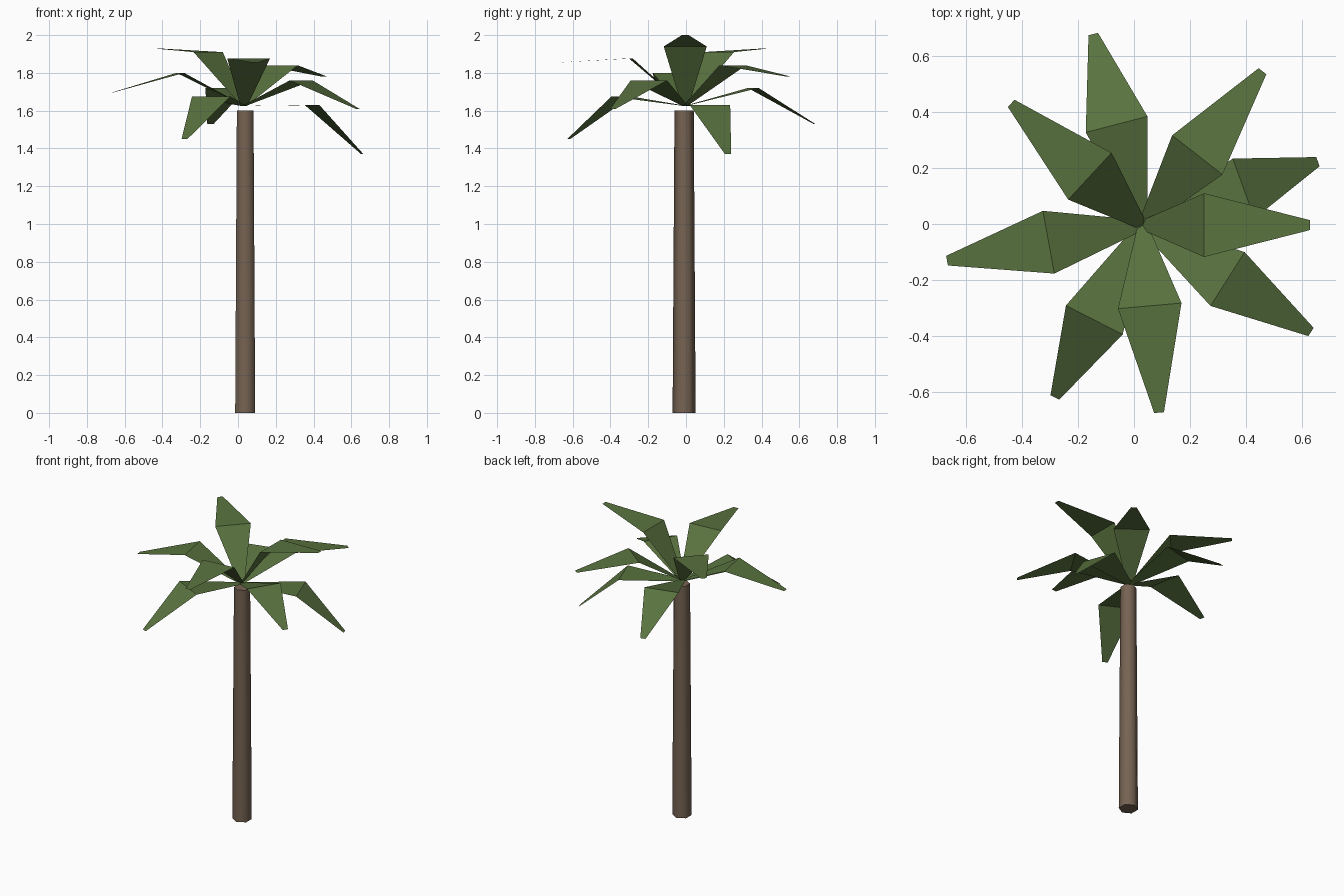
import bpy
import bmesh
from math import radians, sin, cos, asin
from mathutils import Vector, Matrix

cube = bpy.data.objects.get("Cube")
if cube:
    bpy.data.objects.remove(cube, do_unlink=True)


def make_material(name, rgb):
    mat = bpy.data.materials.new(name)
    mat.use_nodes = True
    mat.diffuse_color = (*rgb, 1)
    bsdf = mat.node_tree.nodes["Principled BSDF"]
    bsdf.inputs["Base Color"].default_value = (*rgb, 1)
    bsdf.inputs["Roughness"].default_value = 0.9
    return mat


leaf_green = make_material("leaf green", (0.10, 0.17, 0.05))
bark_brown = make_material("bark brown", (0.18, 0.125, 0.085))


def add_object(name, bm, mat):
    mesh = bpy.data.meshes.new(name)
    bm.to_mesh(mesh)
    bm.free()
    mesh.materials.append(mat)
    obj = bpy.data.objects.new(name, mesh)
    bpy.context.collection.objects.link(obj)
    return obj


# Trunk: tapered hexagonal column with smooth sides and sharp caps
TRUNK_HEIGHT = 1.6
bm = bmesh.new()
bmesh.ops.create_cone(bm, cap_ends=True, segments=6, radius1=0.061, radius2=0.051,
                      depth=TRUNK_HEIGHT,
                      matrix=Matrix.Translation((0.038, -0.01, TRUNK_HEIGHT / 2)))
trunk = add_object("trunk", bm, bark_brown)
bpy.ops.object.select_all(action="DESELECT")
trunk.select_set(True)
bpy.context.view_layer.objects.active = trunk
bpy.ops.object.shade_smooth_by_angle(angle=radians(65))

# Fronds: two-panel folded leaves, widest at the fold
CROWN = Vector((0.031, -0.004, 1.625))
PANEL = 0.384
HALF_WIDTHS = (0.018, 0.114, 0.0175)


def add_frond(number, heading, fold_z, tip_z):
    angle = radians(heading)
    outward = Vector((cos(angle), sin(angle), 0))
    side = Vector((-sin(angle), cos(angle), 0))
    bm = bmesh.new()
    rows, reach, last_z = [], 0, CROWN.z
    for z, half in zip((CROWN.z, fold_z, tip_z), HALF_WIDTHS):
        if rows:
            reach += PANEL * cos(asin((z - last_z) / PANEL))
        centre = CROWN + outward * reach
        centre.z = last_z = z
        rows.append([bm.verts.new(centre - side * half),
                     bm.verts.new(centre + side * half)])
    for a, b in zip(rows, rows[1:]):
        bm.faces.new((a[0], b[0], b[1], a[1]))
    add_object(f"frond_{number}", bm, leaf_green)


# Heading in degrees, height of the fold, height of the tip
fronds = [
    (0, 1.94, 2.0),
    (19.9, 1.63, 1.37),
    (52.1, 1.84, 1.78),
    (104.5, 1.72, 1.53),
    (137.2, 1.91, 1.93),
    (190.3, 1.80, 1.695),
    (243, 1.675, 1.45),
    (275, 1.877, 1.855),
    (327.6, 1.76, 1.61),
]
for i, spec in enumerate(fronds, 1):
    add_frond(i, *spec)
